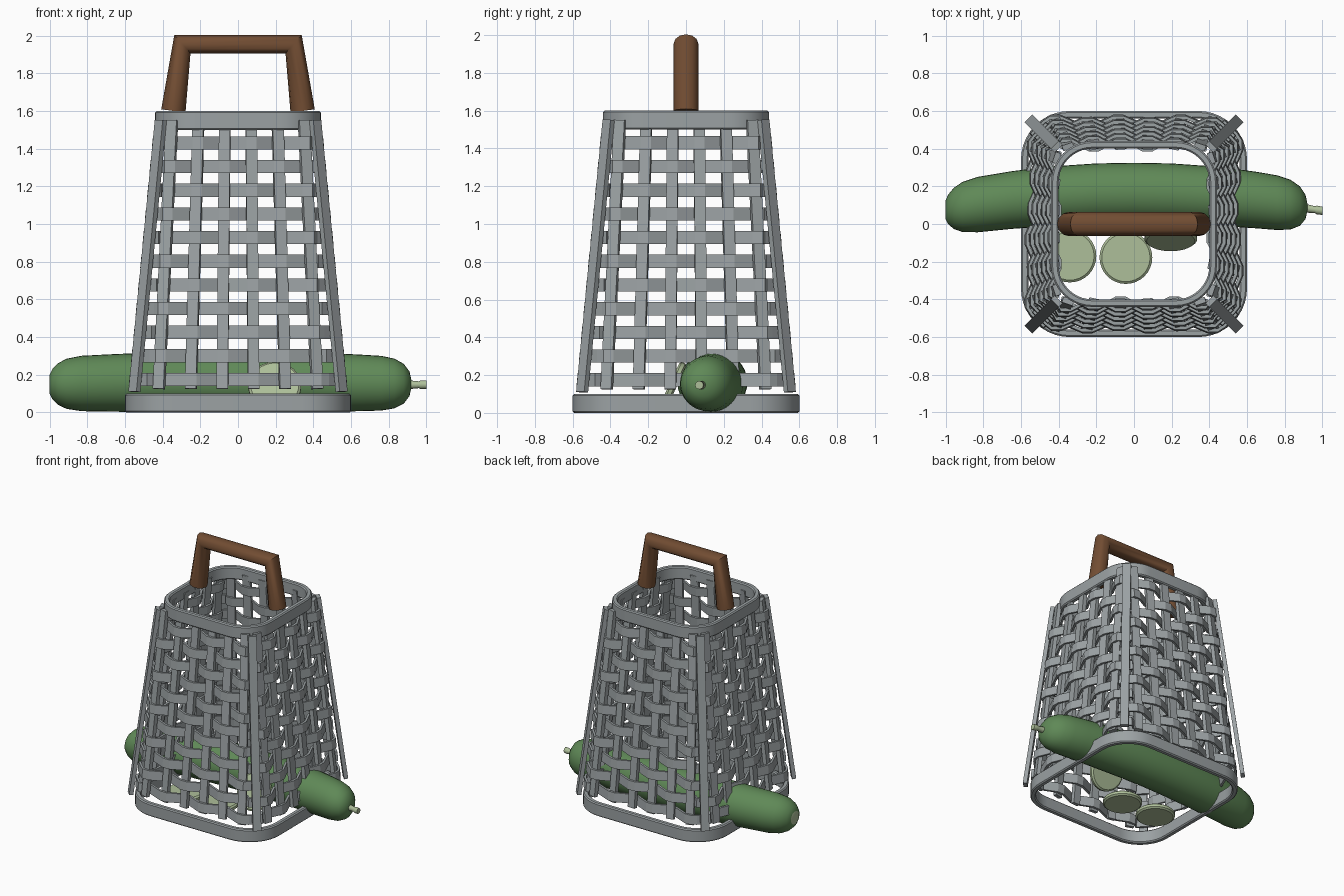
import bpy, bmesh, math
from mathutils import Vector, Matrix

if "Cube" in bpy.data.objects:
    bpy.data.objects.remove(bpy.data.objects["Cube"])


def material(name, rgb):
    m = bpy.data.materials.new(name)
    m.diffuse_color = (*rgb, 1)
    m.use_nodes = True
    m.node_tree.nodes["Principled BSDF"].inputs["Base Color"].default_value = m.diffuse_color
    return m


GREY = material("grey_weave", (0.33, 0.36, 0.37))
BROWN = material("brown_wood", (0.17, 0.075, 0.033))
GREEN = material("cucumber_green", (0.115, 0.25, 0.095))
PALE = material("pale_green", (0.42, 0.52, 0.32))


def finish(name, bm, mats, smooth=None):
    bmesh.ops.recalc_face_normals(bm, faces=bm.faces[:])
    me = bpy.data.meshes.new(name)
    bm.to_mesh(me)
    bm.free()
    ob = bpy.data.objects.new(name, me)
    bpy.context.collection.objects.link(ob)
    for m in mats:
        me.materials.append(m)
    if smooth:
        bpy.ops.object.select_all(action='DESELECT')
        ob.select_set(True)
        bpy.context.view_layer.objects.active = ob
        bpy.ops.object.shade_smooth_by_angle(angle=math.radians(smooth))
    return ob


def skin(bm, loops, closed=False):
    """Join equal-length point loops with quads."""
    vs = [[bm.verts.new(p) for p in l] for l in loops]
    n = len(vs[0])
    for i in range(len(vs) if closed else len(vs) - 1):
        a, b = vs[i], vs[(i + 1) % len(vs)]
        for k in range(n):
            bm.faces.new((a[k], a[(k + 1) % n], b[(k + 1) % n], b[k]))
    return vs


def rounded_square(h, r, z, seg=10):
    pts = []
    for q in range(4):
        a0 = q * math.pi / 2
        sx, sy = ((1, 1), (-1, 1), (-1, -1), (1, -1))[q]
        for i in range(seg + 1):
            a = a0 + i / seg * math.pi / 2
            pts.append(Vector((sx * (h - r) + r * math.cos(a),
                               sy * (h - r) + r * math.sin(a), z)))
    return pts


def ring(name, h, r, wall, z0, z1, b=0.008):
    bm = bmesh.new()
    # outer wall, chamfered rims, inner wall
    prof = [(0, z0 + b), (0, z1 - b), (b, z1), (wall - b, z1), (wall, z1 - b),
            (wall, z0 + b), (wall - b, z0), (b, z0)]
    skin(bm, [rounded_square(h - d, r - d, z) for d, z in prof], closed=True)
    finish(name, bm, [GREY], 30)


ring("base_ring", 0.60, 0.26, 0.04, 0.0, 0.10)
ring("top_ring", 0.44, 0.22, 0.04, 1.50, 1.60)

# Basket walls: columns across one face, as (bottom, top) positions
Z0, Z1 = 0.11, 1.55
H0, H1 = 0.55, 0.41
COLS = [(-0.42, -0.35), (-0.25, -0.21), (-0.083, -0.07),
        (0.083, 0.07), (0.25, 0.21), (0.42, 0.35)]


def lerp(a, b, z):
    return a + (b - a) * (z - Z0) / (Z1 - Z0)


def slat(bm, p0, p1, ang, w=0.06, t=0.03):
    up = (p1 - p0).normalized()
    n = Vector((math.cos(ang), math.sin(ang), 0))
    n = (n - up * n.dot(up)).normalized()
    s = up.cross(n)
    loops = [[p + s * a * w / 2 + n * b * t / 2
              for a, b in ((-1, -1), (1, -1), (1, 1), (-1, 1))] for p in (p0, p1)]
    vs = skin(bm, loops)
    bm.faces.new(vs[0])
    bm.faces.new(vs[1])


face_slats, corner_slats = bmesh.new(), bmesh.new()
for q in range(4):
    rot = Matrix.Rotation(q * math.pi / 2, 3, 'Z')
    for c0, c1 in COLS:
        # slats turn a little towards the corners
        ang = q * math.pi / 2 + 0.5 * math.atan2(c0, H0)
        slat(face_slats, rot @ Vector((H0, c0, Z0 + 0.015)),
             rot @ Vector((H1, c1, Z1)), ang)
    slat(corner_slats, rot @ Vector((H0, H0, Z0)), rot @ Vector((H1, H1, Z1)),
         (q + 0.5) * math.pi / 2)
finish("upright_slats", face_slats, [GREY])
finish("corner_slats", corner_slats, [GREY])

# Horizontal strips weaving in and out of the slats
weave = bmesh.new()
for row in range(11):
    z = 0.175 + 0.1255 * row
    sections = []
    for q in range(4):
        rot = Matrix.Rotation(q * math.pi / 2, 3, 'Z')
        h = lerp(H0, H1, z)
        path = [(-h + 0.065, 0.0, -0.4)]
        for i, (c0, c1) in enumerate(COLS):
            off = 0.024 if (i + row) % 2 else -0.024
            c = lerp(c0, c1, z)
            path += [(c - 0.027, off, 0), (c + 0.027, off, 0)]
        path[0] = (min(path[0][0], path[1][0] - 0.01), 0.0, -0.4)
        path.append((-path[0][0], 0.0, 0.4))
        for y, off, turn in path:
            n = Vector((math.cos(turn), math.sin(turn), 0))
            c = Vector((h + off, y, z))
            tilt = Vector((-0.097, 0, 1)) * 0.035
            sections.append([rot @ (c + n * a * 0.009 + tilt * b)
                             for a, b in ((-1, -1), (1, -1), (1, 1), (-1, 1))])
    skin(weave, sections, closed=True)
finish("woven_strips", weave, [GREY])

# Handle: bent wooden bar
cu = bpy.data.curves.new("handle_path", 'CURVE')
cu.dimensions = '3D'
cu.bevel_depth = 0.065
cu.bevel_resolution = 4
cu.use_fill_caps = True
sp = cu.splines.new('POLY')
sp.points.add(3)
for p, (x, z) in zip(sp.points, [(-0.343, 1.60), (-0.295, 1.955), (0.295, 1.955), (0.343, 1.60)]):
    p.co = (x, 0, z, 1)
tmp = bpy.data.objects.new("handle_path", cu)
bpy.context.collection.objects.link(tmp)
bm = bmesh.new()
bm.from_mesh(tmp.to_mesh())
tmp.to_mesh_clear()
bpy.data.objects.remove(tmp)
bmesh.ops.remove_doubles(bm, verts=bm.verts[:], dist=0.0005)
finish("handle", bm, [BROWN], 35)


# Cucumber: slightly bent, with a pale cut tip and a stem
def centre(x):
    return Vector((x, 0.165 - 0.09 * x * x, 0.162 - 0.012 * x * x))


PROFILE = [(-1.0, 0.05), (-0.985, 0.08), (-0.955, 0.11), (-0.91, 0.133), (-0.83, 0.147),
           (-0.65, 0.153), (-0.45, 0.158), (-0.2, 0.16), (0.0, 0.16), (0.2, 0.16),
           (0.45, 0.157), (0.65, 0.15), (0.76, 0.145), (0.83, 0.132), (0.88, 0.105),
           (0.91, 0.065), (0.92, 0.02)]


def tube(bm, prof, origin, sides):
    loops = []
    for x, r in prof:
        c = origin(x)
        loops.append([c + Vector((0, r * math.cos(k * math.tau / sides),
                                  r * math.sin(k * math.tau / sides))) for k in range(sides)])
    vs = skin(bm, loops)
    return bm.faces.new(vs[0]), bm.faces.new(vs[-1])


bm = bmesh.new()
tip, _ = tube(bm, PROFILE, centre, 32)
tip.material_index = 1
finish("cucumber", bm, [GREEN, PALE], 40)

bm = bmesh.new()
tube(bm, [(0.90, 0.024), (0.96, 0.018), (0.97, 0.023), (1.0, 0.022)],
     lambda x: Vector((x, 0.085 - 0.15 * (x - 0.9), 0.147)), 12)
finish("cucumber_stem", bm, [PALE], 40)


# Slices: two lying flat, one leaning on the cucumber
def slice_disc(name, loc, tilt=0.0, r=0.14, t=0.04):
    bm = bmesh.new()
    prof = [(r - 0.012, -t / 2), (r, -t / 2 + 0.01), (r, t / 2 - 0.01), (r - 0.012, t / 2)]
    vs = skin(bm, [[Vector((a * math.cos(k * math.tau / 32), a * math.sin(k * math.tau / 32), z))
                    for k in range(32)] for a, z in prof])
    bm.faces.new(vs[0])
    bm.faces.new(vs[-1])
    bm.transform(Matrix.Translation(loc) @ Matrix.Rotation(math.radians(tilt), 4, 'X'))
    finish(name, bm, [PALE], 30)


slice_disc("slice_left", (-0.34, -0.17, 0.025))
slice_disc("slice_middle", (-0.043, -0.178, 0.025))
slice_disc("slice_leaning", (0.195, -0.072, 0.138), 65)
